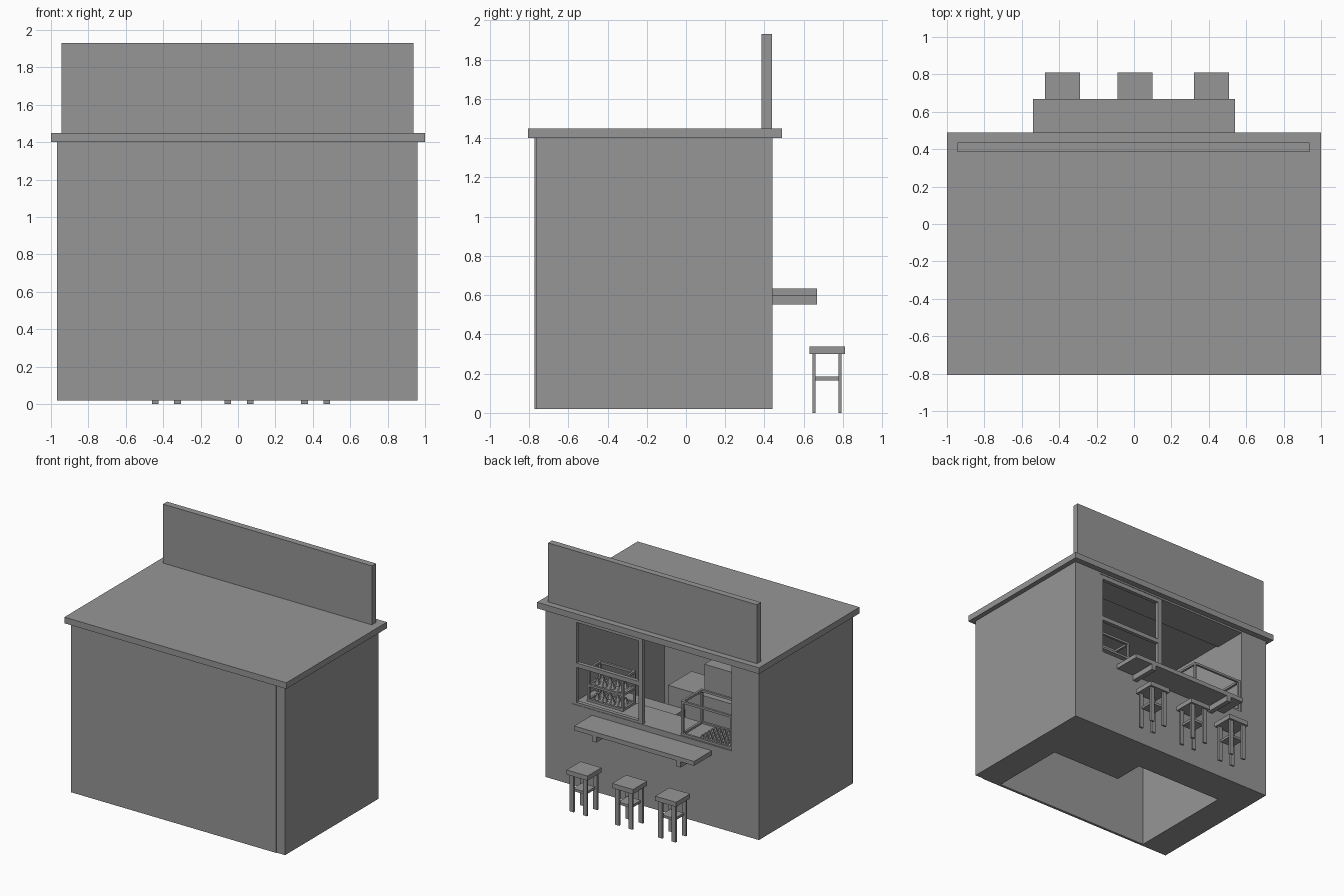
import bpy
import bmesh
from mathutils import Matrix, Vector

cube = bpy.data.objects.get("Cube")
if cube:
    bpy.data.objects.remove(cube, do_unlink=True)

GREY = (0.305, 0.305, 0.305, 1)
grey = bpy.data.materials.new("plain grey")
grey.use_nodes = True
grey.diffuse_color = GREY
grey.node_tree.nodes["Principled BSDF"].inputs["Base Color"].default_value = GREY


def finish(name, bm):
    mesh = bpy.data.meshes.new(name)
    bm.to_mesh(mesh)
    bm.free()
    mesh.materials.append(grey)
    obj = bpy.data.objects.new(name, mesh)
    bpy.context.collection.objects.link(obj)
    return obj


def add_box(bm, x, y, z):
    """Add a box given its (low, high) range on each axis."""
    size = Vector((x[1] - x[0], y[1] - y[0], z[1] - z[0]))
    mid = Vector((sum(x), sum(y), sum(z))) / 2
    bmesh.ops.create_cube(bm, size=1, matrix=Matrix.Translation(mid) @ Matrix.Diagonal(size).to_4x4())


def boxes(name, *ranges):
    bm = bmesh.new()
    for r in ranges:
        add_box(bm, *r)
    return finish(name, bm)


def case_frame(name, x, y, z, levels, t=0.018):
    """Open display case: four posts and a rail ring at each level."""
    bm = bmesh.new()
    ends_x = ((x[0], x[0] + t), (x[1] - t, x[1]))
    ends_y = ((y[0], y[0] + t), (y[1] - t, y[1]))
    for ex in ends_x:
        for ey in ends_y:
            add_box(bm, ex, ey, z)
    for level in levels:
        h = (level - t, level)
        for ex in ends_x:
            add_box(bm, ex, (y[0] + t, y[1] - t), h)
        for ey in ends_y:
            add_box(bm, (x[0] + t, x[1] - t), ey, h)
    return finish(name, bm)


def snacks(name, xs, ys, zs, radius, height):
    """Grid of small cones standing on trays."""
    bm = bmesh.new()
    for x in xs:
        for y in ys:
            for z in zs:
                bmesh.ops.create_cone(bm, cap_ends=True, segments=6, radius1=radius,
                                      radius2=radius * 0.3, depth=height,
                                      matrix=Matrix.Translation((x, y, z + height / 2)))
    return finish(name, bm)


def spread(low, high, count):
    return [low + (high - low) * i / (count - 1) for i in range(count)]


# Building shell: thick walls, serving ledge, no floor
BASE, EAVE, SILL = 0.02, 1.40, 0.68
INNER = 0.72
depth = (-0.765, 0.44)
ledge = (0.155, 0.44)
boxes("side_walls",
      ((-0.965, -INNER), depth, (BASE, EAVE)),
      ((INNER, 0.96), depth, (BASE, EAVE)))
boxes("serving_wall", ((-INNER, INNER), ledge, (BASE, SILL)))
boxes("window_lintel", ((-INNER, INNER), ledge, (1.385, EAVE)))
boxes("front_panel", ((-INNER, INNER), (-0.765, -0.75), (BASE, EAVE)),
      ((-0.967, 0.883), (-0.771, -0.765), (BASE, EAVE)))
boxes("roof_slab", ((-1, 1), (-0.806, 0.488), (EAVE, 1.45)))
boxes("sign_board", ((-0.945, 0.937), (0.385, 0.437), (1.45, 1.93)))

# Framed window on the left half of the opening
fy = (0.405, 0.436)
boxes("window_frame",
      ((0.085, 0.122), fy, (SILL, 1.385)),
      ((0.68, INNER), fy, (SILL, 1.385)),
      ((0.122, 0.68), fy, (1.35, 1.385)),
      ((0.122, 0.68), fy, (0.985, 1.02)),
      ((0.122, 0.68), fy, (SILL, 0.70)))

# Customer counter and brackets
boxes("counter_top", ((-0.54, 0.54), (0.44, 0.668), (0.598, 0.634)))
boxes("counter_brackets",
      *[((c - 0.02, c + 0.02), (0.44, 0.668), (0.552, 0.598)) for c in (-0.40, 0.36)])

# Stools
for i, cx in enumerate((-0.383, 0.005, 0.415)):
    cy = 0.719
    parts = [((cx - 0.094, cx + 0.094), (cy - 0.09, cy + 0.09), (0.30, 0.338)),
             ((cx - 0.06, cx + 0.06), (cy - 0.06, cy + 0.06), (0.165, 0.185))]
    for sx in (-0.06, 0.06):
        for sy in (-0.066, 0.066):
            parts.append(((cx + sx - 0.018, cx + sx + 0.018),
                          (cy + sy - 0.008, cy + sy + 0.008), (0, 0.30)))
    boxes(f"stool_{i + 1}", *parts)

# Kitchen furniture inside
boxes("inner_cabinet", ((0.08, INNER), (-0.10, 0.155), (BASE, 0.60)))
boxes("work_counter", ((-INNER, 0.23), (-0.40, -0.10), (0.45, 0.755)))
boxes("cooker_box", ((-INNER, -0.06), (-0.35, -0.15), (0.755, 0.985)))

# Left display case with two shelves of snacks
case_frame("left_display_case", (0.33, 0.655), (0.17, 0.34), (SILL, 0.95), (0.70, 0.82, 0.95))
boxes("left_display_shelves",
      *[((0.345, 0.64), (0.185, 0.325), (z, z + 0.01)) for z in (SILL, 0.805)])
snacks("shelf_snacks", spread(0.39, 0.6, 4), (0.22, 0.285), (0.69, 0.815), 0.024, 0.045)

# Right display case with a tray of snacks
case_frame("right_display_case", (-0.715, -0.255), (0.165, 0.43), (SILL, 0.96), (0.70, 0.96))
boxes("snack_tray", ((-0.69, -0.28), (0.19, 0.41), (SILL, 0.69)))
snacks("tray_snacks", spread(-0.66, -0.42, 7), spread(0.22, 0.385, 5), (0.69,), 0.015, 0.025)
